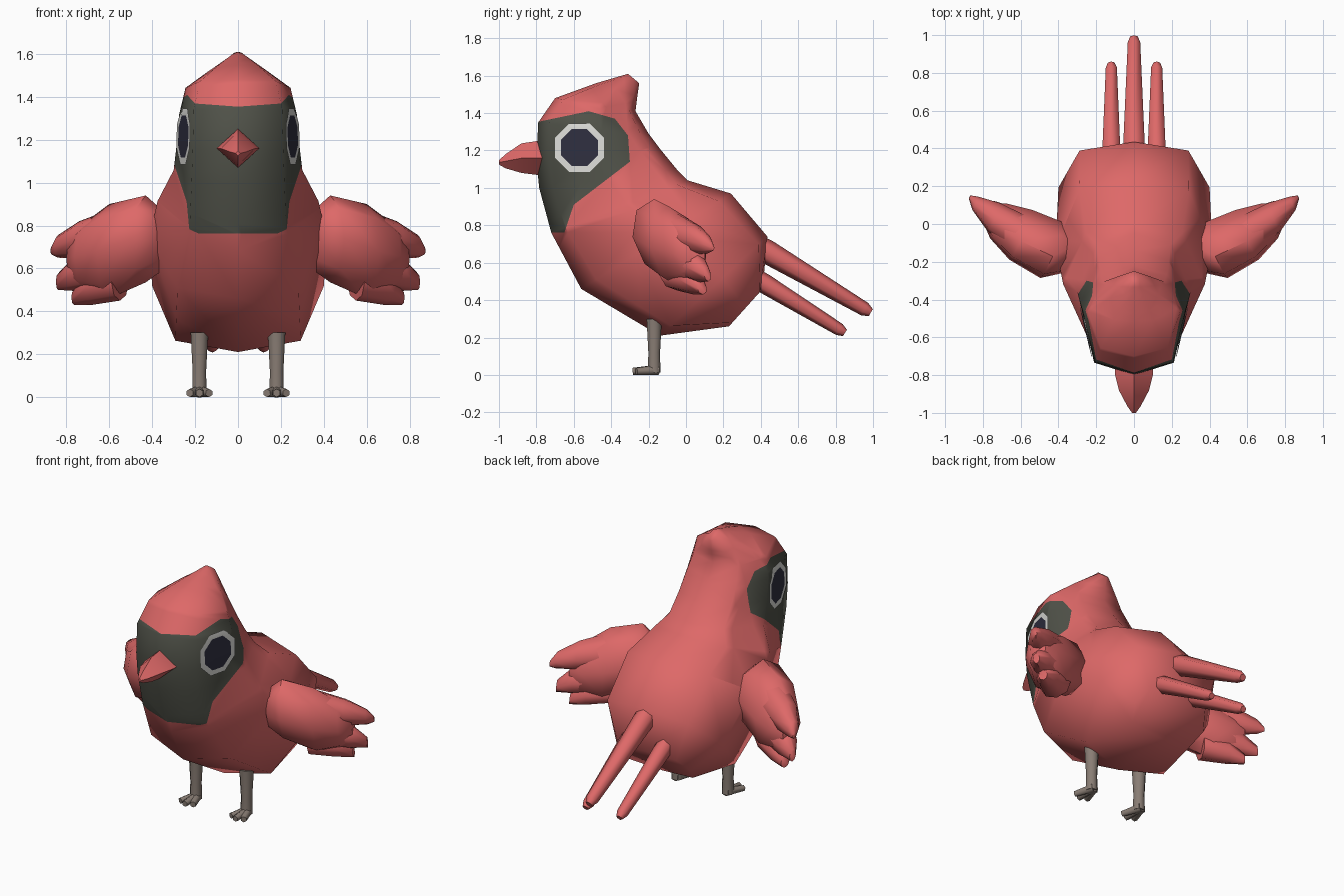
import bpy, bmesh, math
from mathutils import Vector
from mathutils.bvhtree import BVHTree

cube = bpy.data.objects.get("Cube")
if cube:
    bpy.data.objects.remove(cube, do_unlink=True)


def material(name, rgb):
    m = bpy.data.materials.new(name)
    m.use_nodes = True
    m.diffuse_color = (*rgb, 1)
    for n in m.node_tree.nodes:
        if n.type == 'BSDF_PRINCIPLED':
            n.inputs["Base Color"].default_value = (*rgb, 1)
            n.inputs["Roughness"].default_value = 0.8
    return m


RED = material("feather red", (0.73, 0.14, 0.138))
MASK = material("mask charcoal", (0.08, 0.084, 0.066))
WHITE = material("eye white", (0.72, 0.72, 0.69))
PUPIL = material("pupil navy", (0.028, 0.028, 0.05))
LEG = material("leg grey", (0.25, 0.205, 0.175))


def finish(name, bm, mats, angle=60):
    me = bpy.data.meshes.new(name)
    bm.to_mesh(me)
    bm.free()
    for m in mats:
        me.materials.append(m)
    me.shade_smooth()
    me.set_sharp_from_angle(angle=math.radians(angle))
    ob = bpy.data.objects.new(name, me)
    bpy.context.collection.objects.link(ob)
    return ob


def loft(rings):
    """Skin a list of equal-length point rings and cap both ends."""
    bm = bmesh.new()
    vs = [[bm.verts.new(p) for p in r] for r in rings]
    n = len(vs[0])
    for a, b in zip(vs, vs[1:]):
        for i in range(n):
            bm.faces.new((a[i], a[(i + 1) % n], b[(i + 1) % n], b[i]))
    bm.faces.new(vs[0])
    bm.faces.new(vs[-1])
    bmesh.ops.recalc_face_normals(bm, faces=bm.faces[:])
    return bm


def tube(name, path, radii, mat, sides=6):
    """Tapered straight tube through the path points."""
    path = [Vector(p) for p in path]
    q = (path[-1] - path[0]).to_track_quat('Z', 'Y')
    rings = []
    for p, r in zip(path, radii):
        angs = [2 * math.pi * (i + 0.5) / sides for i in range(sides)]
        rings.append([p + q @ Vector((r * math.cos(a), r * math.sin(a), 0)) for a in angs])
    return finish(name, loft(rings), [mat])


# Body and head: rings given by back point, front point, half width,
# side position (back 0 to front 1), back and front shoulder widths
BODY = [
    ((-.25, 1.56), (-.31, 1.61), .03, .5, .6, .6),
    ((-.26, 1.49), (-.48, 1.56), .13, .5, .65, .65),
    ((-.27, 1.41), (-.70, 1.48), .245, .45, .65, .72),
    ((-.20, 1.29), (-.79, 1.35), .275, .42, .65, .75),
    ((-.14, 1.21), (-.80, 1.15), .285, .42, .65, .74),
    ((-.05, 1.10), (-.785, 1.0), .30, .42, .65, .72),
    ((.01, 1.04), (-.72, .76), .375, .45, .68, .60),
    ((.24, .97), (-.56, .46), .415, .45, .70, .68),
    ((.435, .74), (-.14, .21), .40, .42, .72, .73),
    ((.41, .46), (.23, .26), .26, .5, .8, .85),
]


def body_ring(back, front, w, side, sb, sf):
    b, f = Vector((0, *back)), Vector((0, *front))
    half = [(0, 0), (sb * w, .08), (w, side), (sf * w, .9), (0, 1)]
    pts = half + [(-x, t) for x, t in half[3:0:-1]]
    return [b.lerp(f, t) + Vector((x, 0, 0)) for x, t in pts]


bm = loft([body_ring(*r) for r in BODY])
skin = BVHTree.FromBMesh(bm)

# Face mask outline in side profile (y, z), cut into the head
OUTLINE = [(-.95, 1.32), (-.52, 1.41), (-.38, 1.37), (-.31, 1.28),
           (-.30, 1.14), (-.60, .91), (-.65, .762), (-.95, .762)]


def inside(y, z):
    hit = False
    for (y0, z0), (y1, z1) in zip(OUTLINE, OUTLINE[1:] + OUTLINE[:1]):
        if (z0 > z) != (z1 > z) and y < y0 + (z - z0) * (y1 - y0) / (z1 - z0):
            hit = not hit
    return hit


for (y0, z0), (y1, z1) in zip(OUTLINE[:-1], OUTLINE[1:]):
    faces = [f for f in bm.faces
             if min(v.co.y for v in f.verts) < -.25 and max(v.co.z for v in f.verts) > .7]
    geom = list({e for f in faces for e in f.edges}) + faces
    geom += list({v for f in faces for v in f.verts})
    bmesh.ops.bisect_plane(bm, geom=geom, dist=1e-5, plane_co=(0, y0, z0),
                           plane_no=(0, z1 - z0, y0 - y1))
for f in bm.faces:
    c = f.calc_center_median()
    f.material_index = int(inside(c.y, c.z))
finish("body", bm, [RED, MASK])


# Eyes: thin octagonal patches laid over the head surface
def eye(name, s):
    bm = bmesh.new()

    def on_head(y, z):
        hit = skin.ray_cast(Vector((s, y, z)), Vector((-s, 0, 0)))[0]
        x = abs(hit.x) if hit else .25
        return bm.verts.new((s * (x + .007), y, z))

    cy, cz, n = -.57, 1.215, 16
    centre = on_head(cy, cz)
    rings = []
    for r in (.054, .107, .124, .141):
        ring = []
        for k in range(n):
            a = math.pi / 8 * (k + 1)
            rr = r if k % 2 == 0 else r * math.cos(math.pi / 8)
            ring.append(on_head(cy + rr * math.cos(a), cz + rr * math.sin(a)))
        rings.append(ring)
    for i in range(n):
        j = (i + 1) % n
        bm.faces.new((centre, rings[0][i], rings[0][j]))
        for lvl, (a, b) in enumerate(zip(rings, rings[1:])):
            bm.faces.new((a[i], b[i], b[j], a[j])).material_index = int(lvl > 0)
    bm.normal_update()
    for f in bm.faces:
        if f.normal.x * s < 0:
            f.normal_flip()
    finish(name, bm, [PUPIL, WHITE])


# Beak: diamond section tapering to a small blunt tip
beak = []
for y, w, lo, hi in [(-.74, .10, 1.07, 1.25), (-.80, .10, 1.07, 1.25), (-.88, .08, 1.08, 1.238),
                     (-.965, .035, 1.105, 1.18), (-1.0, .010, 1.125, 1.148)]:
    m = (lo + hi) / 2
    beak.append([(w, y, m), (0, y, hi), (-w, y, m), (0, y, lo)])
finish("beak", loft(beak), [RED], 50)

# Wings: stations of x, y, half thickness, bottom z, top z
WING = {
    "wing": [(.34, -.16, .11, .60, .86), (.43, -.135, .165, .535, .94), (.60, -.06, .15, .46, .90),
             (.72, .01, .105, .50, .81), (.78, .05, .05, .54, .75)],
    "wing_feather_upper": [(.58, -.05, .10, .66, .88), (.74, .04, .085, .645, .82),
                           (.84, .11, .04, .65, .755), (.87, .14, .010, .665, .70)],
    "wing_feather_middle": [(.60, -.04, .10, .52, .70), (.76, .04, .07, .495, .66),
                            (.84, .09, .022, .50, .575)],
    "wing_feather_lower": [(.55, -.08, .10, .45, .62), (.68, .0, .075, .43, .59),
                           (.765, .05, .03, .43, .50)],
}


def wing_ring(s, x, y, t, lo, hi):
    ring = []
    for k in range(8):
        a = math.pi / 4 * k
        u, z = t * math.cos(a), (lo + hi) / 2 + (hi - lo) / 2 * math.sin(a)
        ring.append((s * (x - .4 * u), y + .88 * u - .15 * (z - .7), z))
    return ring


for side, s in (("left", 1), ("right", -1)):
    eye(side + "_eye", s)
    for part, stations in WING.items():
        finish(f"{side}_{part}", loft([wing_ring(s, *st) for st in stations]), [RED], 55)
    # Leg and three splayed toes
    x = s * .18
    tube(side + "_leg", [(x, -.17, .012), (x, -.17, .12), (x, -.17, .30)],
         [.036, .034, .044], LEG, 8)
    for toe, dx, y in (("inner", -.045, -.265), ("middle", 0, -.285), ("outer", .045, -.265)):
        tube(f"{side}_{toe}_toe", [(x, -.15, .027), (x + s * dx, y, .019)], [.028, .019], LEG)
    # Lower tail feather
    tube(side + "_tail_feather", [(s * .12, .30, .56), (s * .12, .42, .488), (s * .12, .82, .243),
                                  (s * .12, .85, .225)], [.05, .053, .034, .02], RED)

# Middle tail feather
tube("middle_tail_feather", [(0, .30, .735), (0, .44, .655), (0, .955, .352), (0, .988, .333)],
     [.06, .064, .038, .022], RED)
